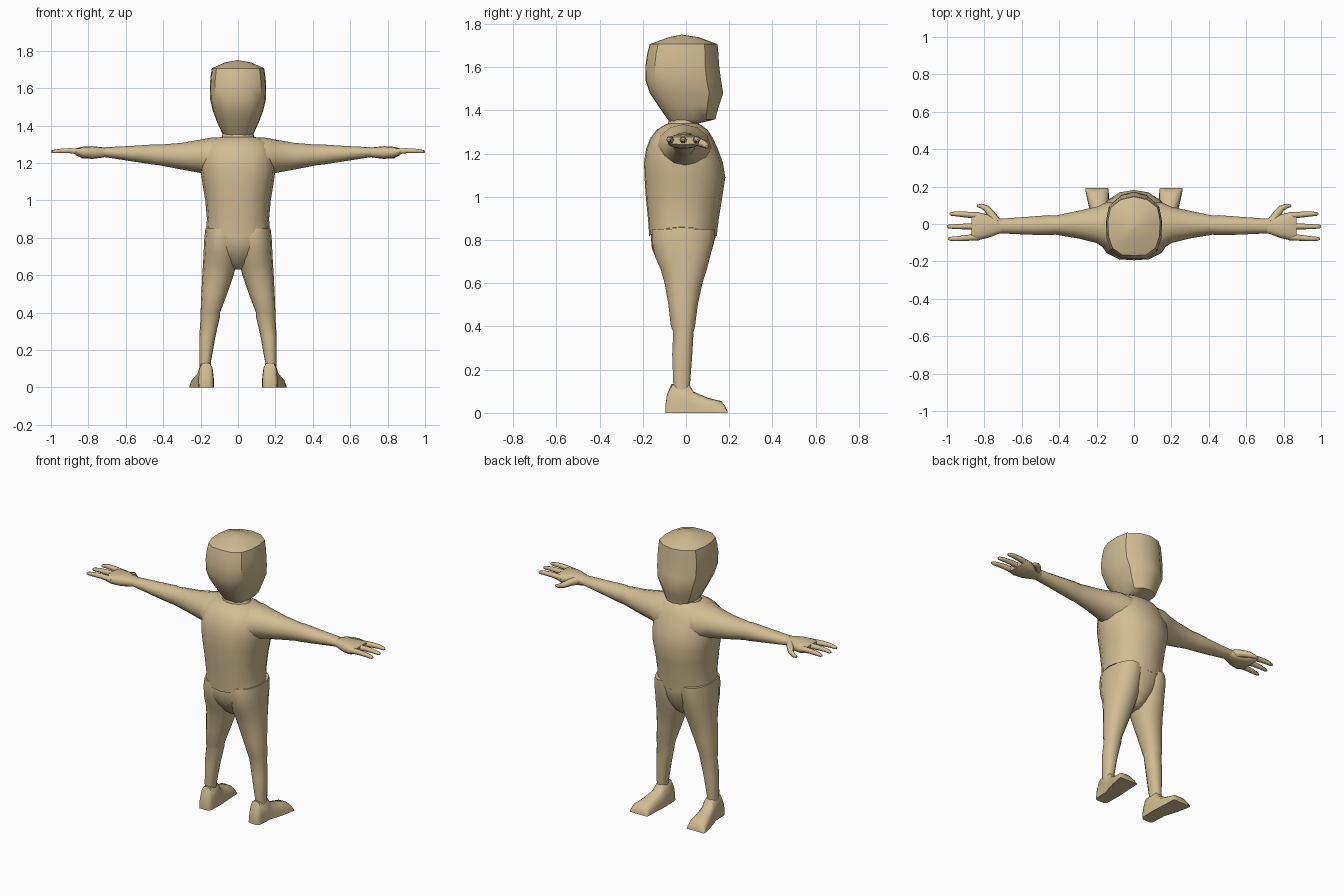
import bpy, bmesh, math
from mathutils import Vector

mat = bpy.data.materials.new("tan_clay")
mat.diffuse_color = (0.64, 0.51, 0.29, 1)


def oval(n, power=2.0):
    """Unit super-ellipse cross-section."""
    pts = []
    for i in range(n):
        a = 2 * math.pi * i / n
        c, s = math.cos(a), math.sin(a)
        pts.append((math.copysign(abs(c) ** (2 / power), c),
                    math.copysign(abs(s) ** (2 / power), s)))
    return pts


def mirrored(half):
    """Closed symmetric section from its +u half, listed front to back."""
    return half + [(-u, v) for u, v in reversed(half) if u > 0]


def skin(name, rings, angle):
    """Join rings of equal length into a capped surface."""
    bm = bmesh.new()
    loops = [[bm.verts.new(p) for p in r] for r in rings]
    n = len(loops[0])
    for a, b in zip(loops, loops[1:]):
        for i in range(n):
            j = (i + 1) % n
            bm.faces.new((a[i], a[j], b[j], b[i]))
    bm.faces.new(loops[0])
    bm.faces.new(loops[-1])
    bmesh.ops.remove_doubles(bm, verts=bm.verts, dist=0.0004)
    bmesh.ops.recalc_face_normals(bm, faces=bm.faces)
    me = bpy.data.meshes.new(name)
    bm.to_mesh(me)
    bm.free()
    ob = bpy.data.objects.new(name, me)
    bpy.context.collection.objects.link(ob)
    me.materials.append(mat)
    bpy.ops.object.select_all(action='DESELECT')
    ob.select_set(True)
    bpy.context.view_layer.objects.active = ob
    bpy.ops.object.shade_smooth_by_angle(angle=math.radians(angle))
    return ob


def loft(name, axis, rows, section, side=1, lift=None, angle=50):
    """Rows are (position, u0, u1, v0, v1) along the axis; side flips x."""
    ua, va = [(1, 2), (0, 2), (0, 1)][axis]
    rings = []
    for k, (t, u0, u1, v0, v1) in enumerate(rows):
        ring = []
        for u, v in section:
            p = [0, 0, 0]
            p[axis] = t
            p[ua] = (u0 + u1) / 2 + u * (u1 - u0) / 2
            p[va] = (v0 + v1) / 2 + v * (v1 - v0) / 2
            if lift:
                p[2] += lift(k, u, v)
            p[0] *= side
            ring.append(p)
        rings.append(ring)
    return skin(name, rings, angle)


def finger(name, path, radii, side, n=6):
    """Tapered digit following a path in the hand."""
    pts = [Vector(p) for p in path]
    rings = []
    for i, p in enumerate(pts):
        d = (pts[min(i + 1, len(pts) - 1)] - pts[max(i - 1, 0)]).normalized()
        w = d.cross(Vector((0, 0, 1))).normalized()
        h = w.cross(d)
        rings.append([])
        for u, v in oval(n):
            q = p + (w * u + h * v) * radii[i]
            rings[-1].append((q.x * side, q.y, q.z))
    skin(name, rings, 60)


# Head: faceted crown, rounded back, slightly wedged face
head_section = mirrored([(0, 1), (0.5, 0.9), (0.9, 0.62), (1, 0.15), (0.97, -0.35),
                         (0.82, -0.75), (0.45, -0.98), (0, -1)])
loft("head", 2, [
    (1.34, -.065, .065, -.07, .06), (1.358, -.085, .085, -.085, .135),
    (1.42, -.112, .112, -.128, .152), (1.48, -.135, .135, -.168, .172),
    (1.54, -.149, .149, -.188, .162), (1.61, -.151, .151, -.187, .153),
    (1.66, -.147, .147, -.18, .15), (1.706, -.14, .14, -.168, .146),
    (1.738, -.07, .07, -.08, .06), (1.75, -.002, .002, -.022, -.018)],
    head_section, angle=35)
loft("neck", 2, [(1.30, -.1, .1, -.09, .065), (1.335, -.09, .09, -.085, .055),
                 (1.37, -.075, .075, -.08, .06)], oval(14))

# Shirt with a hem that rises at the sides
torso_section = mirrored([(0, 1), (0.4, 0.93), (0.76, 0.7), (0.96, 0.33), (1, -0.05),
                          (0.94, -0.45), (0.74, -0.78), (0.4, -0.97), (0, -1)])
loft("shirt", 2, [
    (.815, -.17, .17, -.17, .142), (.90, -.166, .166, -.176, .152),
    (1.0, -.175, .175, -.186, .168), (1.09, -.19, .19, -.192, .182),
    (1.16, -.2, .2, -.194, .170), (1.22, -.2, .2, -.185, .148),
    (1.27, -.19, .19, -.166, .125), (1.31, -.165, .165, -.135, .1),
    (1.335, -.115, .115, -.095, .065), (1.342, -.07, .07, -.07, .045)],
    torso_section, lift=lambda k, u, v: .045 * u * u if k == 0 else 0)

# Pelvis narrowing to the crotch
loft("pelvis", 2, [
    (.63, -.025, .025, -.055, .04), (.66, -.06, .06, -.095, .075),
    (.71, -.105, .105, -.135, .105), (.76, -.15, .15, -.158, .122),
    (.82, -.174, .174, -.163, .138), (.87, -.165, .165, -.155, .13)], torso_section)

for side, label in ((1, "right"), (-1, "left")):
    # Sleeved arm with a slight elbow swelling
    loft(label + "_arm", 0, [
        (.08, -.14, .12, 1.10, 1.338), (.15, -.135, .115, 1.13, 1.335),
        (.20, -.102, .092, 1.147, 1.325), (.30, -.077, .070, 1.165, 1.308),
        (.42, -.057, .045, 1.188, 1.298), (.455, -.06, .047, 1.192, 1.299),
        (.56, -.057, .039, 1.208, 1.292), (.715, -.05, .028, 1.232, 1.284)],
        oval(12), side)
    # Palm
    loft(label + "_palm", 0, [
        (.70, -.045, .024, 1.234, 1.28), (.73, -.055, .034, 1.228, 1.285),
        (.78, -.074, .05, 1.222, 1.29), (.83, -.086, .062, 1.226, 1.287),
        (.868, -.088, .064, 1.242, 1.278)], oval(12, 2.8), side)
    # Three fingers and a thumb
    for name, y0, y1, tip in (("index", .045, .054, .985), ("middle", -.012, -.014, 1.0),
                              ("outer", -.069, -.079, .995)):
        finger(f"{label}_{name}_finger",
               [(.83, y0, 1.26), (.90, y0 + (y1 - y0) * .6, 1.266),
                (.95, y1, 1.265), (tip - .008, y1, 1.261), (tip, y1, 1.26)],
               (.018, .0155, .013, .010, .005), side)
    finger(label + "_thumb",
           [(.735, .01, 1.262), (.765, .055, 1.255), (.79, .085, 1.243),
            (.82, .097, 1.234), (.84, .097, 1.231)],
           (.026, .021, .017, .012, .006), side)
    # Leg with a small step at the knee
    loft(label + "_leg", 2, [
        (.10, .145, .205, -.056, .016), (.14, .144, .206, -.06, .02),
        (.27, .121, .207, -.065, .03), (.375, .097, .2, -.06, .036),
        (.40, .096, .2, -.071, .043), (.50, .058, .196, -.083, .056),
        (.60, .024, .191, -.101, .078), (.66, .008, .187, -.118, .098),
        (.72, -.002, .184, -.145, .114), (.80, -.006, .18, -.162, .134),
        (.85, -.006, .174, -.158, .136)], oval(14, 2.2), side)
    # Shoe, splayed outwards at the toe
    shoe = mirrored([(0, 1), (.5, .93), (.82, .55), (.96, -.2), (1, -1), (0, -1)])
    loft(label + "_shoe", 1, [
        (-.096, .148, .20, 0, .03), (-.088, .136, .208, 0, .085),
        (-.068, .130, .212, 0, .133), (.014, .128, .216, 0, .133),
        (.035, .128, .224, 0, .098), (.10, .133, .243, 0, .07),
        (.165, .135, .257, 0, .054), (.182, .136, .26, 0, .03),
        (.192, .138, .258, 0, .008)], shoe, side, angle=45)
